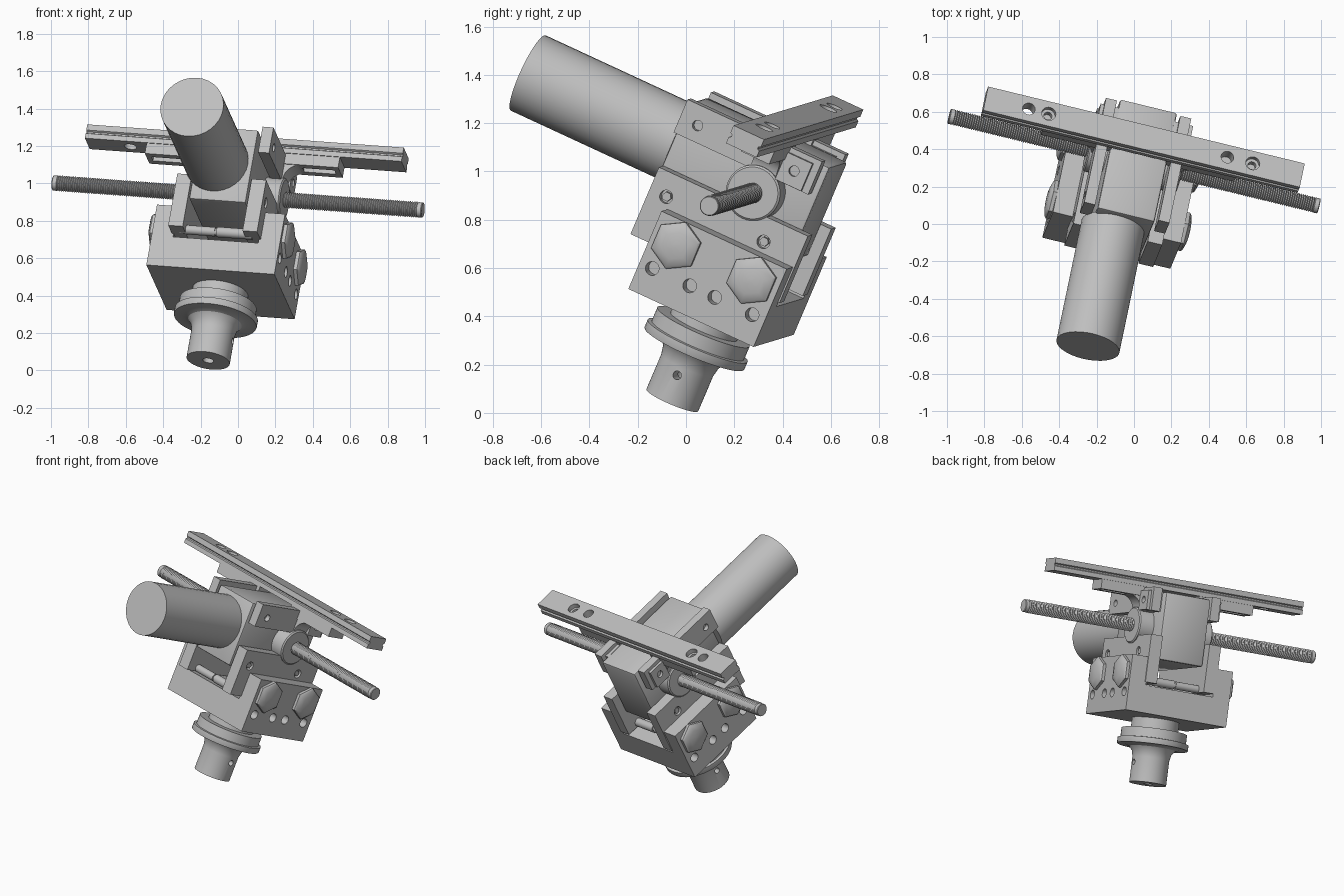
import bpy, bmesh, math
from mathutils import Matrix, Vector

cube = bpy.data.objects.get("Cube")
if cube:
    bpy.data.objects.remove(cube)

# One plain machined-metal colour
GREY = (0.52, 0.52, 0.52, 1)
metal = bpy.data.materials.new("machined grey")
metal.use_nodes = True
metal.diffuse_color = GREY
metal.node_tree.nodes["Principled BSDF"].inputs["Base Color"].default_value = GREY

# Tilted frame of the machine: screw direction, backward, upward
U = Vector((0.969, -0.2355, -0.0712)).normalized()
V = Vector((0.186, 0.8915, -0.4128))
V = (V - U * V.dot(U)).normalized()
W = U.cross(V)
FRAME = Matrix.Translation(U * -0.145) @ Matrix((U, V, W)).transposed().to_4x4()
MID = -0.098
SCREW_B, AXIS_C = -0.084, 0.974
parts = []


def finish(name, bm):
    bmesh.ops.recalc_face_normals(bm, faces=bm.faces)
    me = bpy.data.meshes.new(name)
    bm.to_mesh(me)
    bm.free()
    me.materials.append(metal)
    ob = bpy.data.objects.new(name, me)
    bpy.context.collection.objects.link(ob)
    parts.append(ob)
    return ob


def prism(name, pts, lo, hi, axis="x", bevel=0):
    """Extrude a 2D outline along one axis of the frame."""
    place = {"x": lambda p, t: (t, p[0], p[1]),
             "y": lambda p, t: (p[0], t, p[1])}[axis]
    bm = bmesh.new()
    a = [bm.verts.new(place(p, lo)) for p in pts]
    b = [bm.verts.new(place(p, hi)) for p in pts]
    bm.faces.new(a)
    bm.faces.new(b)
    for i in range(len(pts)):
        j = (i + 1) % len(pts)
        bm.faces.new((a[i], a[j], b[j], b[i]))
    if bevel:
        bmesh.ops.bevel(bm, geom=bm.edges[:], offset=bevel, segments=2,
                        affect="EDGES", profile=0.5)
    return finish(name, bm)


def box(name, x, y, z, bevel=0):
    pts = [(y[0], z[0]), (y[1], z[0]), (y[1], z[1]), (y[0], z[1])]
    return prism(name, pts, x[0], x[1], "x", bevel)


def lathe(name, profile, centre=(0, 0, 0), axis="z", segs=40, turn=0):
    """Revolve (radius, distance) points about an axis through centre."""
    order = {"x": (2, 0, 1), "y": (1, 2, 0), "z": (0, 1, 2)}[axis]
    bm = bmesh.new()
    rings = []
    for r, h in profile:
        ring = []
        for i in range(segs):
            t = math.tau * i / segs + turn
            p = (r * math.cos(t), r * math.sin(t), h)
            ring.append(bm.verts.new(Vector([p[k] for k in order]) + Vector(centre)))
        rings.append(ring)
    for a, b in zip(rings, rings[1:]):
        for i in range(segs):
            j = (i + 1) % segs
            bm.faces.new((a[i], a[j], b[j], b[i]))
    bm.faces.new(rings[0])
    bm.faces.new(rings[-1])
    return finish(name, bm)


def rod(name, r, lo, hi, centre=(0, 0, 0), axis="x", segs=24):
    return lathe(name, [(r, lo), (r, hi)], centre, axis, segs)


def cut(ob, cutters):
    """Subtract cutters from a part, then discard them."""
    for c in cutters:
        m = ob.modifiers.new("cut", "BOOLEAN")
        m.operation, m.object, m.solver = "DIFFERENCE", c, "EXACT"
    dg = bpy.context.evaluated_depsgraph_get()
    me = bpy.data.meshes.new_from_object(ob.evaluated_get(dg))
    ob.modifiers.clear()
    ob.data = me
    for c in cutters:
        parts.remove(c)
        bpy.data.objects.remove(c)


# Base: U-shaped saddle with bolt holes through both cheeks
base = prism("base_saddle", [(-.353, .405), (.353, .405), (.353, .76), (.235, .76),
             (.235, .58), (-.235, .58), (-.235, .76), (-.353, .76)],
             MID - .291, MID + .291, "y")
cut(base, [rod("hole", .029, s * .353 - .06, s * .353 + .06, (0, MID + b, .525))
           for s in (-1, 1) for b in (-.232, -.058, .058, .232)])

# Spigot: stub, flange and neck turned about the vertical axis
spigot = lathe("spigot", [(.117, 0), (.117, .16), (.125, .2), (.145, .225), (.17, .235),
               (.223, .235), (.225, .24), (.225, .272), (.208, .275), (.208, .335),
               (.15, .337), (.15, .41)], (0, MID - .004, 0), "z", 48)
cut(spigot, [rod("hole", .03, -.1, .12, (0, MID - .004, 0), "z"),
             rod("hole", .018, -.3, .3, (0, MID - .004, .123), "x")])

# Gearbox, and motor set slightly off its centre
box("gearbox", (-.157, .157), (-.5, .155), (.76, 1.19), .012)
lathe("motor", [(.172, -1.21), (.172, -.49)], (-.04, 0, AXIS_C + .012), "y", 32)

for s in (-1, 1):
    side = "left" if s > 0 else "right"
    # Upper bracket plate with rear pad, and lower clamp plate, with screw holes
    upper = box(side + "_bracket_plate", (s * .175, s * .235), (-.495, .13), (1.062, 1.212))
    pad = box(side + "_rear_pad", (s * .15, s * .255), (-.02, .1), (1.066, 1.19))
    lower = box(side + "_clamp_plate", (s * .165, s * .245), (-.492, .2), (.6, .905))
    cut(upper, [rod("hole", .022, s * .235 - .03, s * .235 + .03, (0, -.413, 1.13))])
    cut(pad, [rod("hole", .022, s * .255 - .03, s * .255 + .03, (0, .04, 1.13))])
    cut(lower, [rod("hole", .028, s * .245 - .03, s * .245 + .03, (0, b, .805))
                for b in (-.415, .037)])
    for b in (-.415, .037):
        lathe(side + "_clamp_screw", [(.02, s * .2), (.02, s * .238)], (0, b, .805), "x", 6)

    # Nut hub around the lead screw
    lathe(side + "_hub", [(.116, s * .14), (.116, s * .25), (.108, s * .257),
          (.05, s * .257)], (0, SCREW_B, AXIS_C), "x", 40)

    # Domed hexagon bolts on the cheeks
    for b in (-.175, .175):
        lathe(side + "_hex_bolt", [(.106, s * .35), (.106, s * .372), (.095, s * .381),
              (.06, s * .391), (.01, s * .395)], (0, MID + b, .657), "x", 6, math.pi / 6)

    # Rail arm with a slot, and a curved gusset down to the bracket plate
    arm = box(side + "_rail_arm", (s * .15, s * .533), (-.146, -.014), (1.158, 1.225))
    cut(arm, [box("slot", (s * .325, s * .505), (-.105, -.055), (1.1, 1.2))])
    curve = [(s * (.33 - .09 * math.sin(t)), 1.07 + .09 * math.cos(t))
             for t in [math.pi / 2 * i / 8 for i in range(9)]]
    prism(side + "_gusset", [(s * .2, 1.165)] + curve + [(s * .2, 1.07)], -.14, -.025, "y")

# Cross pins between the clamp plates
for name, b in (("front_pin", -.4), ("rear_pin", .1)):
    lathe(name, [(.025, -.2), (.025, -.005), (.02, -.005), (.02, .005),
          (.028, .005), (.028, .2)], (0, b, .622), "x", 20)

# Guide rail with grooved flanks, two through holes and two counterbored ones
half = [(.071, 1.219), (.071, 1.247), (.061, 1.253), (.061, 1.261), (.071, 1.267), (.071, 1.3)]
rail = prism("guide_rail", [(-.08 + b, c) for b, c in half] +
             [(-.08 - b, c) for b, c in reversed(half)], -.873, .873)
cutters = [rod("hole", .034, 1.1, 1.4, (a, -.08, 0), "z") for a in (-.635, .46)]
for a in (-.525, .6):
    cutters.append(rod("hole", .022, 1.235, 1.4, (a, -.08, 0), "z"))
    cutters.append(rod("bore", .038, 1.27, 1.4, (a, -.08, 0), "z"))
cut(rail, cutters)

# Lead screw with ridged thread and plain tips
PITCH, END = .012, 1.02
count = int((2 * END - .05) / PITCH)
start = -count * PITCH / 2
thread = [(.038, -END), (.041, -END + .004), (.041, start - .004)]
for i in range(count):
    thread += [(.036, start + i * PITCH), (.043, start + (i + .5) * PITCH)]
thread += [(.036, -start), (.041, -start + .004), (.041, END - .004), (.038, END)]
lathe("lead_screw", thread, (0, SCREW_B, AXIS_C), "x", 24)

# Smooth round faces, keep edges sharp, tilt everything into place
for ob in parts:
    ob.data.shade_smooth()
    ob.data.set_sharp_from_angle(angle=math.radians(28))
    ob.matrix_world = FRAME
